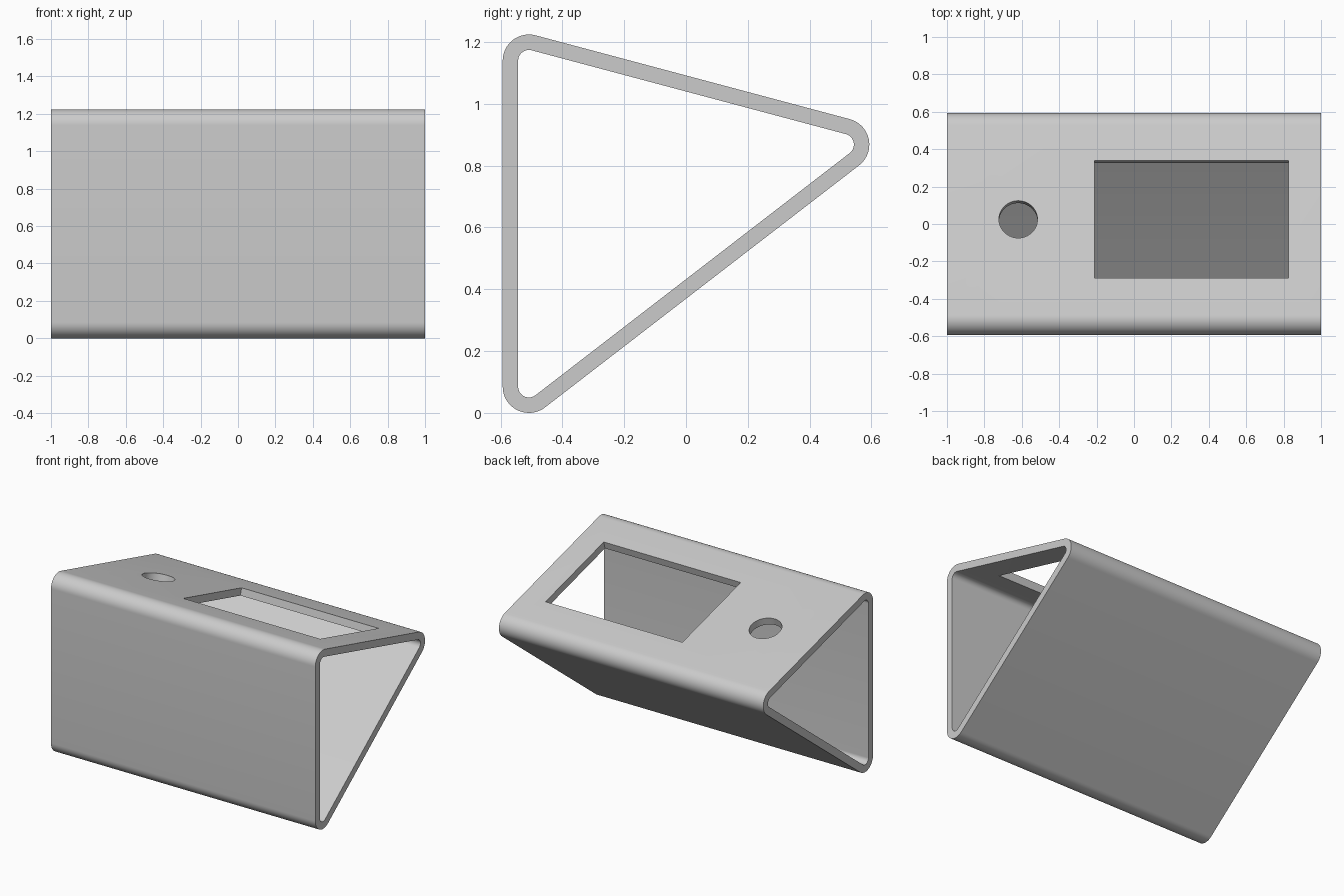
import bpy, bmesh, math
from mathutils import Vector, Matrix

if "Cube" in bpy.data.objects:
    bpy.data.objects.remove(bpy.data.objects["Cube"])

LENGTH = 2.0
R_OUT, R_IN = 0.085, 0.035
SEG = 16
# Corner centres in (y, z), counter-clockwise: bottom, rear, top
CORNERS = [Vector((-0.508, 0.085)), Vector((0.508, 0.868)), Vector((-0.508, 1.139))]

grey = bpy.data.materials.new("plain_grey")
grey.diffuse_color = (0.6, 0.6, 0.6, 1)
grey.use_nodes = True
grey.node_tree.nodes["Principled BSDF"].inputs["Base Color"].default_value = grey.diffuse_color


def add_object(name, bm):
    bmesh.ops.recalc_face_normals(bm, faces=bm.faces)
    mesh = bpy.data.meshes.new(name)
    bm.to_mesh(mesh)
    bm.free()
    mesh.materials.append(grey)
    obj = bpy.data.objects.new(name, mesh)
    bpy.context.collection.objects.link(obj)
    return obj


def rounded_profile(radius):
    """Rounded triangle as a closed list of (y, z) points."""
    pts = []
    for i, c in enumerate(CORNERS):
        d_in = c - CORNERS[i - 1]
        d_out = CORNERS[(i + 1) % 3] - c
        a0 = math.atan2(-d_in.x, d_in.y)     # outward normal of each side
        a1 = math.atan2(-d_out.x, d_out.y)
        if a1 < a0:
            a1 += 2 * math.pi
        for k in range(SEG + 1):
            a = a0 + (a1 - a0) * k / SEG
            pts.append((c.x + radius * math.cos(a), c.y + radius * math.sin(a)))
    return pts


# Hollow triangular shell, open at both ends
bm = bmesh.new()
rings = [[bm.verts.new((x, y, z)) for y, z in rounded_profile(r)]
         for x, r in ((-LENGTH / 2, R_OUT), (LENGTH / 2, R_OUT),
                      (LENGTH / 2, R_IN), (-LENGTH / 2, R_IN))]
n = len(rings[0])
for r in range(4):
    a, b = rings[r], rings[(r + 1) % 4]
    for i in range(n):
        j = (i + 1) % n
        bm.faces.new((a[i], a[j], b[j], b[i]))
shell = add_object("enclosure_shell", bm)

# Cutters square to the sloping top panel
slope = CORNERS[1] - CORNERS[2]
tilt = math.atan2(slope.y, slope.x)
mid_y = 0.025
mid_z = CORNERS[2].y + (mid_y - CORNERS[2].x) * math.tan(tilt) + R_OUT / math.cos(tilt)


def panel_matrix(x):
    return Matrix.Translation((x, mid_y, mid_z)) @ Matrix.Rotation(tilt, 4, 'X')


# Rectangular display window
bm = bmesh.new()
bmesh.ops.create_cube(bm, size=1, matrix=panel_matrix(0.307)
                      @ Matrix.Diagonal((1.036, 0.63 / math.cos(tilt), 0.2, 1)))
window = add_object("window_cutter", bm)

# Round button hole
bm = bmesh.new()
bmesh.ops.create_cone(bm, cap_ends=True, segments=64, radius1=0.103, radius2=0.103,
                      depth=0.2, matrix=panel_matrix(-0.619))
hole = add_object("button_hole_cutter", bm)

bpy.context.view_layer.objects.active = shell
shell.select_set(True)
for cutter in (window, hole):
    cutter.hide_render = True
    mod = shell.modifiers.new(cutter.name, 'BOOLEAN')
    mod.operation = 'DIFFERENCE'
    mod.solver = 'EXACT'
    mod.object = cutter
    bpy.ops.object.modifier_apply(modifier=mod.name)
    bpy.data.objects.remove(cutter)

bpy.ops.object.shade_smooth_by_angle(angle=math.radians(30))
